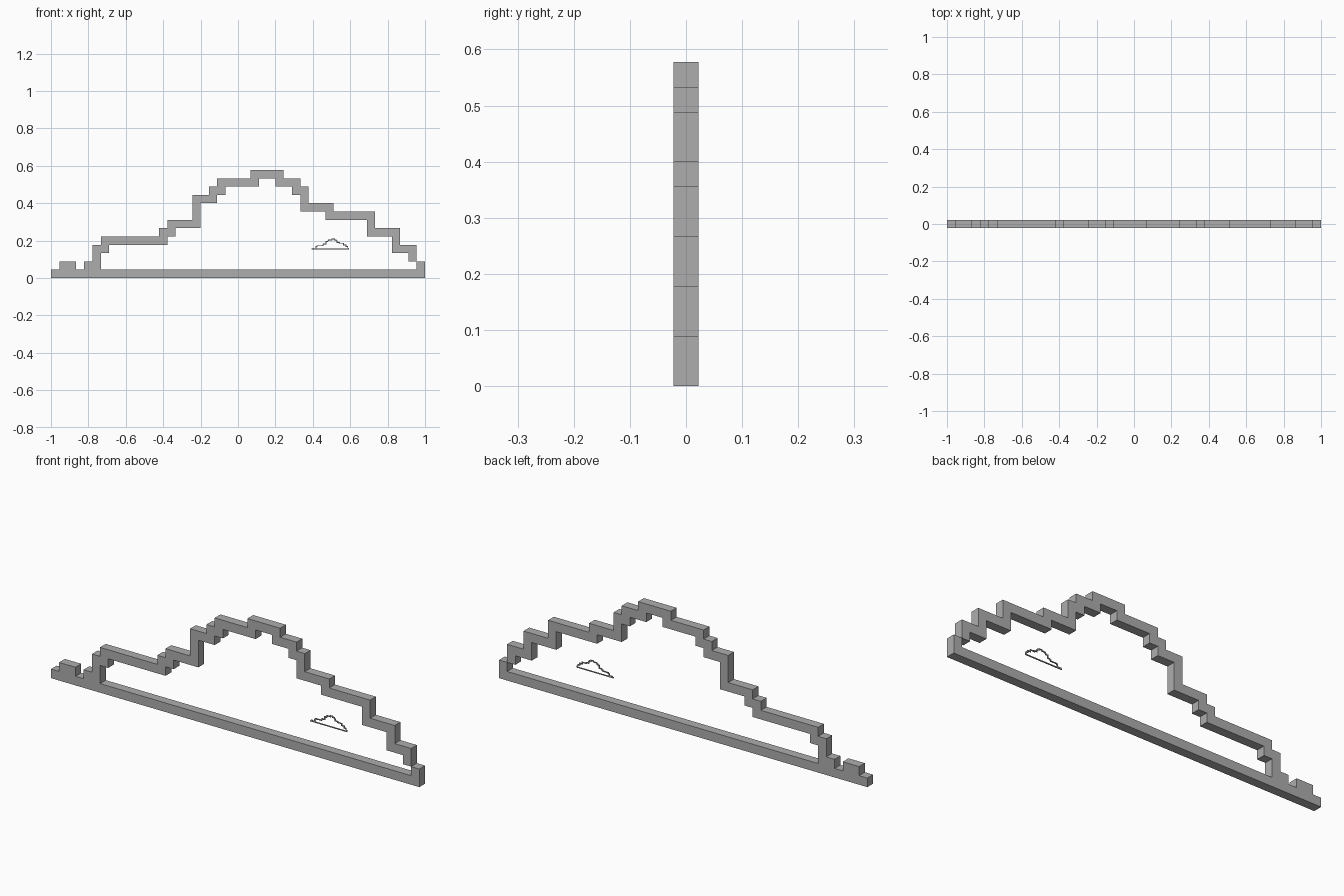
import bpy
import bmesh

if "Cube" in bpy.data.objects:
    bpy.data.objects.remove(bpy.data.objects["Cube"])

U = 2 / 45          # one block of the stepped outline

# (column, new height) in blocks, left to right
OUTER = [(0, 1), (1, 2), (3, 1), (4, 2), (5, 4), (6, 5), (13, 6), (14, 7), (17, 10),
         (19, 11), (20, 12), (24, 13), (28, 12), (30, 11), (31, 9), (34, 8),
         (39, 6), (42, 4), (44, 2)]
INNER = [(6, 3), (7, 4), (14, 5), (15, 6), (18, 9), (20, 10), (21, 11), (25, 12),
         (27, 11), (29, 10), (30, 8), (33, 7), (38, 5), (41, 3), (43, 2)]

grey = bpy.data.materials.new("grey")
grey.diffuse_color = (0.42, 0.42, 0.42, 1)
grey.use_nodes = True
grey.node_tree.nodes["Principled BSDF"].inputs["Base Color"].default_value = grey.diffuse_color


def staircase(steps, z):
    """Turn step positions into a right-angled path."""
    path = []
    for x, h in steps:
        path += [(x, z), (x, h)]
        z = h
    return path


def cloud_frame(name, scale, cx, base):
    """Stepped cloud outline, extruded along y."""
    # The right end of the band meets the base only at a corner,
    # so one loop runs out along the top and back along the inside.
    loop = staircase(OUTER, 0) + staircase(INNER, 1)[::-1]
    loop += [(44, 1), (44, 2), (45, 2), (45, 0)]
    s = U * scale
    bm = bmesh.new()
    verts = [bm.verts.new((cx + (x - 22.5) * s, -s / 2, base + z * s)) for x, z in loop]
    face = bm.faces.new(verts)
    ext = bmesh.ops.extrude_face_region(bm, geom=[face], use_keep_orig=True)
    moved = [g for g in ext["geom"] if isinstance(g, bmesh.types.BMVert)]
    bmesh.ops.translate(bm, verts=moved, vec=(0, s, 0))
    bmesh.ops.recalc_face_normals(bm, faces=bm.faces)
    mesh = bpy.data.meshes.new(name)
    bm.to_mesh(mesh)
    bm.free()
    mesh.materials.append(grey)
    bpy.context.collection.objects.link(bpy.data.objects.new(name, mesh))


# Large outline and its tiny copy floating inside
cloud_frame("cloud_frame", 1, 0, 0)
cloud_frame("small_cloud", 0.1, 0.493, 0.153)
